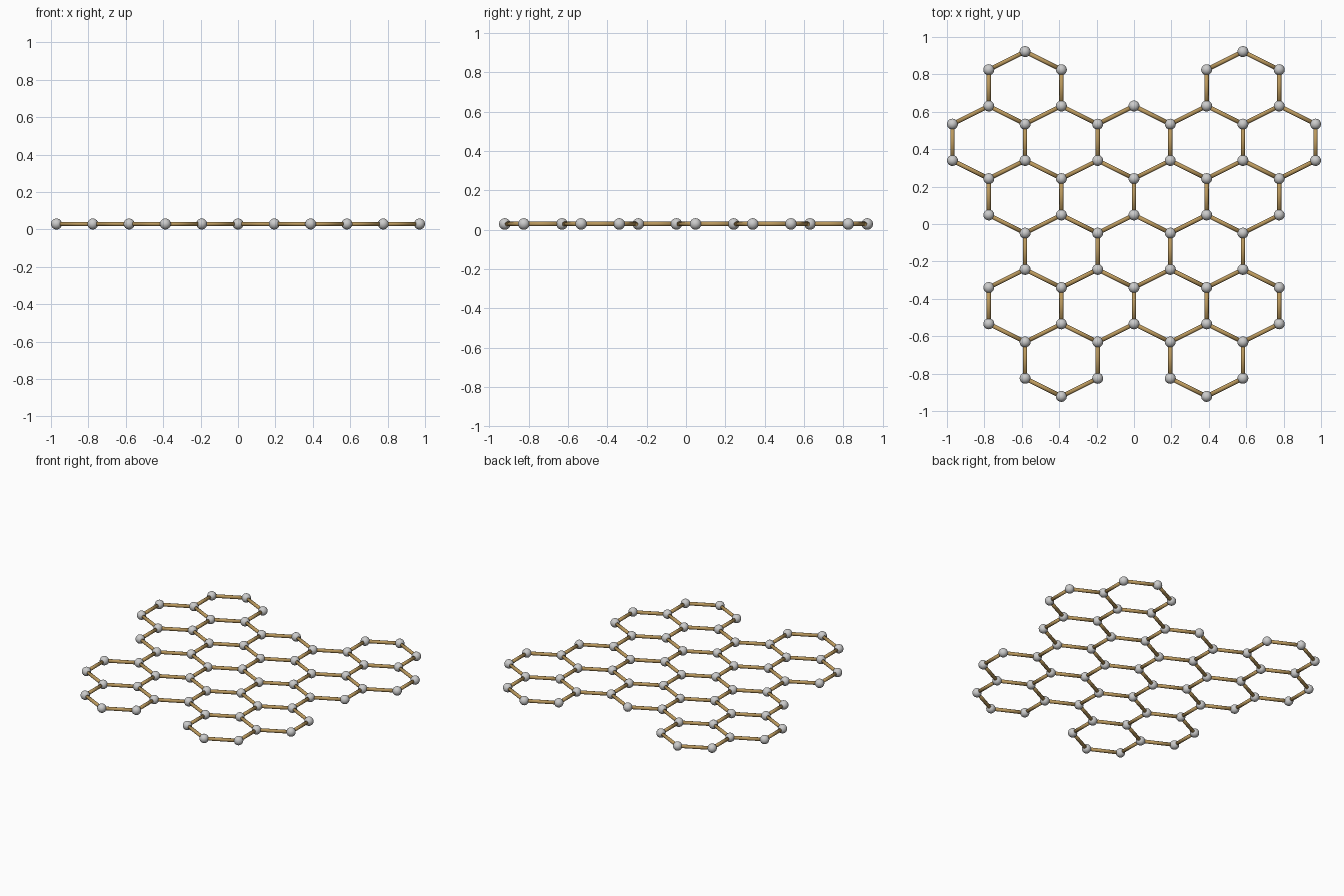
import bpy, bmesh, math
from mathutils import Vector, Matrix

if "Cube" in bpy.data.objects:
    bpy.data.objects.remove(bpy.data.objects["Cube"])

S = 0.1941        # cell side, also half the cell width
R_BALL = 0.0293
R_ROD = 0.0115

# Hexagon cell centres per row (front-to-back rows listed from the back), in units of S
ROWS = [(-3, 3), (-4, -2, 0, 2, 4), (-3, -1, 1, 3), (-2, 0, 2), (-3, -1, 1, 3), (-2, 2)]
CORNERS = [(0, 2), (1, 1), (1, -1), (0, -2), (-1, -1), (-1, 1)]  # y in half sides

# Collect shared nodes and links on an integer lattice
nodes, links = set(), set()
for row, cells in enumerate(ROWS):
    cy = -2 - 3 * row
    for cx in cells:
        ring = [(cx + dx, cy + dy) for dx, dy in CORNERS]
        nodes.update(ring)
        for a, b in zip(ring, ring[1:] + ring[:1]):
            links.add(tuple(sorted((a, b))))


def place(p):
    return Vector((p[0] * S, (p[1] + 9.5) * S / 2, R_BALL))


def finish(name, bm, colour=None):
    me = bpy.data.meshes.new(name)
    bm.to_mesh(me)
    bm.free()
    ob = bpy.data.objects.new(name, me)
    bpy.context.collection.objects.link(ob)
    for f in me.polygons:
        f.use_smooth = True
    if colour:
        mat = bpy.data.materials.new(name + "_colour")
        mat.diffuse_color = colour
        mat.use_nodes = True
        mat.node_tree.nodes["Principled BSDF"].inputs["Base Color"].default_value = mat.diffuse_color
        me.materials.append(mat)
    return ob


# Joint balls
bm = bmesh.new()
for p in sorted(nodes):
    bmesh.ops.create_uvsphere(bm, u_segments=20, v_segments=12, radius=R_BALL,
                              matrix=Matrix.Translation(place(p)))
finish("joint_balls", bm)

# Connecting rods, running from ball centre to ball centre
bm = bmesh.new()
for p, q in sorted(links):
    a, b = place(p), place(q)
    d = b - a
    turn = d.to_track_quat('Z', 'Y').to_matrix().to_4x4()
    bmesh.ops.create_cone(bm, cap_ends=True, segments=12, radius1=R_ROD, radius2=R_ROD,
                          depth=d.length, matrix=Matrix.Translation((a + b) / 2) @ turn)
finish("connecting_rods", bm, (0.50, 0.32, 0.11, 1))
